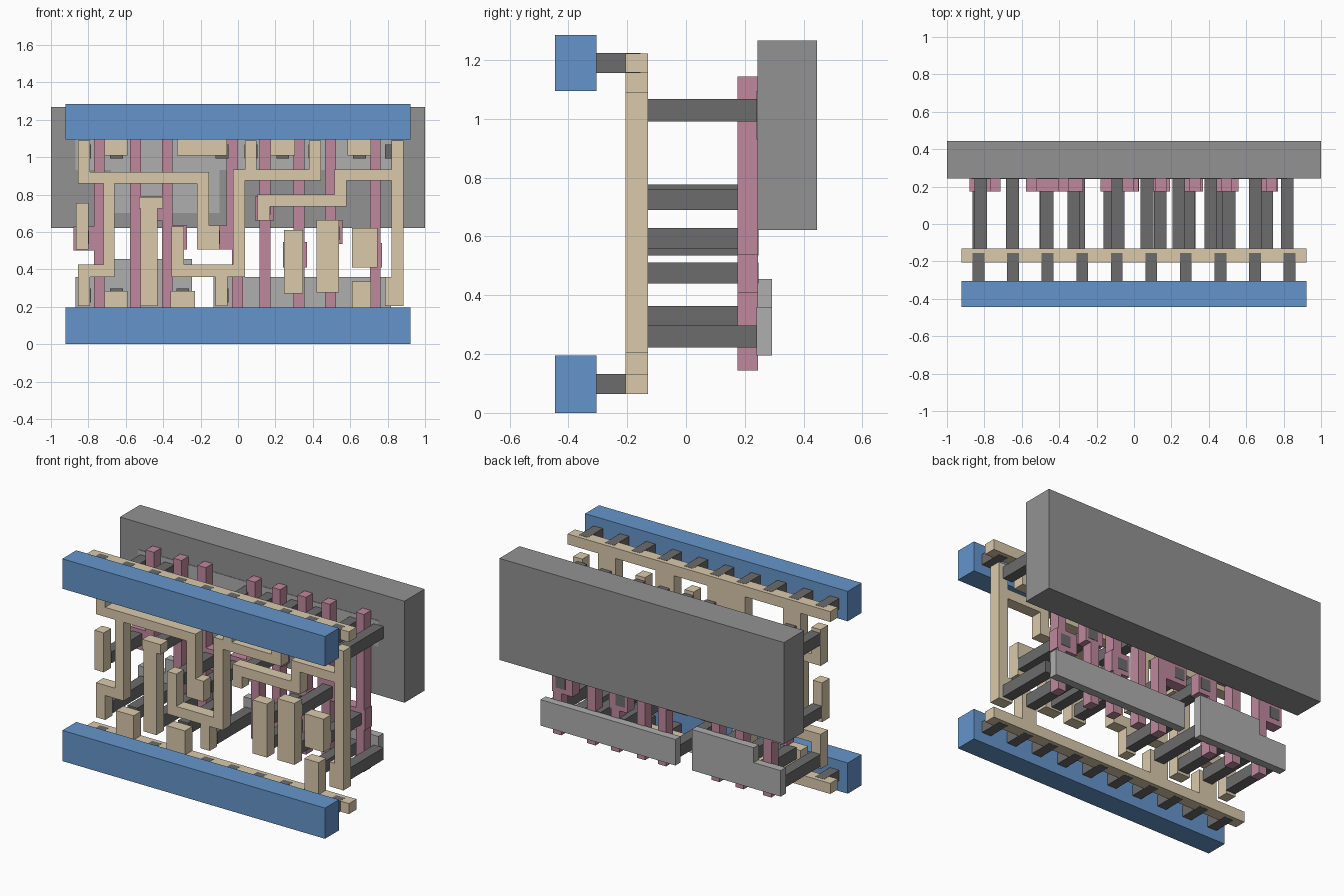
import bpy, bmesh


def material(name, rgb):
    m = bpy.data.materials.new(name)
    m.diffuse_color = (*rgb, 1)
    return m


BLUE = material("blue", (0.13, 0.30, 0.60))
TAN = material("tan", (0.70, 0.59, 0.41))
PINK = material("pink", (0.52, 0.25, 0.34))
DARK = material("dark_grey", (0.15, 0.15, 0.15))
MID = material("mid_grey", (0.29, 0.29, 0.29))
LIGHT = material("light_grey", (0.43, 0.43, 0.43))


def plate(name, rects, y0, y1, mat):
    """Merge (x0, x1, z0, z1) rectangles into one outline and extrude from y0 to y1."""
    xs = sorted({v for r in rects for v in r[:2]})
    zs = sorted({v for r in rects for v in r[2:]})
    bm = bmesh.new()
    for a, b in zip(xs, xs[1:]):
        for c, d in zip(zs, zs[1:]):
            if any(r[0] <= a and b <= r[1] and r[2] <= c and d <= r[3] for r in rects):
                bm.faces.new([bm.verts.new((x, y0, z)) for x, z in ((a, c), (b, c), (b, d), (a, d))])
    bmesh.ops.remove_doubles(bm, verts=bm.verts, dist=1e-5)
    ext = bmesh.ops.extrude_face_region(bm, geom=bm.faces[:], use_keep_orig=True)
    for v in ext["geom"]:
        if isinstance(v, bmesh.types.BMVert):
            v.co.y = y1
    bmesh.ops.dissolve_limit(bm, angle_limit=0.01, verts=bm.verts, edges=bm.edges)
    bmesh.ops.recalc_face_normals(bm, faces=bm.faces)
    me = bpy.data.meshes.new(name)
    bm.to_mesh(me)
    bm.free()
    ob = bpy.data.objects.new(name, me)
    ob.data.materials.append(mat)
    bpy.context.collection.objects.link(ob)
    return ob


# Front power rails and the short studs that join them to the tan layer
for side, z0, z1, s0, s1 in (("lower", 0, 0.195, 0.065, 0.132), ("upper", 1.095, 1.285, 1.157, 1.223)):
    plate(side + "_rail", [(-0.923, 0.923, z0, z1)], -0.445, -0.305, BLUE)
    for i in range(10):
        x = (i - 4.5) * 0.1845
        plate(f"{side}_stud_{i}", [(x - 0.032, x + 0.032, s0 - 0.001, s1 + 0.001)], -0.305, -0.155, DARK)

# Tan wiring layer: two combs, then the routed traces and isolated pads
TRACES = {
    "lower_comb": [(-0.923, 0.923, 0.065, 0.132), (-0.715, -0.59, 0.1, 0.285),
                   (-0.36, -0.23, 0.1, 0.285), (0.61, 0.71, 0.1, 0.335)],
    "upper_comb": [(-0.923, 0.923, 1.157, 1.223), (-0.715, -0.59, 1.01, 1.2), (-0.325, -0.06, 1.01, 1.2),
                   (0.175, 0.305, 1.01, 1.2), (0.585, 0.71, 1.01, 1.2)],
    "left_trace": [(-0.855, -0.79, 0.86, 1.09), (-0.855, -0.155, 0.86, 0.92), (-0.72, -0.66, 0.36, 0.92),
                   (-0.855, -0.66, 0.36, 0.425), (-0.855, -0.79, 0.205, 0.425),
                   (-0.22, -0.155, 0.505, 0.92), (-0.22, -0.10, 0.505, 0.635)],
    "middle_trace": [(-0.355, -0.29, 0.36, 0.63), (-0.355, 0.037, 0.36, 0.425), (-0.12, -0.055, 0.205, 0.425),
                     (-0.027, 0.037, 0.36, 0.935), (-0.027, 0.445, 0.875, 0.935),
                     (0.037, 0.10, 0.875, 1.09), (0.38, 0.445, 0.875, 1.09)],
    "right_trace": [(0.105, 0.17, 0.66, 0.80), (0.105, 0.58, 0.735, 0.80), (0.515, 0.58, 0.735, 0.935),
                    (0.515, 0.885, 0.875, 0.935), (0.82, 0.885, 0.205, 1.09), (0.787, 0.885, 0.205, 0.36)],
    "tee_pad": [(-0.52, -0.43, 0.205, 0.787), (-0.53, -0.40, 0.725, 0.787)],
    "left_pad": [(-0.865, -0.80, 0.505, 0.755)],
    "right_pad_a": [(0.245, 0.347, 0.27, 0.61)],
    "right_pad_b": [(0.42, 0.54, 0.275, 0.665)],
    "right_pad_c": [(0.61, 0.745, 0.41, 0.62)],
}
for name, rects in TRACES.items():
    plate(name, rects, -0.205, -0.13, TAN)

# Pink vertical gates, each with its landing pad
GATES = [
    (-0.742, (-0.88, -0.714, 0.50, 0.63)),
    (-0.548, (-0.55, -0.405, 0.66, 0.79)),
    (-0.378, (-0.38, -0.272, 0.505, 0.635)),
    (-0.033, (-0.18, 0.024, 0.505, 0.635)),
    (0.145, (0.09, 0.192, 0.66, 0.79)),
    (0.326, (0.24, 0.368, 0.41, 0.545)),
    (0.494, (0.435, 0.56, 0.535, 0.665)),
    (0.734, (0.625, 0.77, 0.41, 0.54)),
]
for i, (x, pad) in enumerate(GATES):
    low = x + 0.03 if i == 3 else x
    plate(f"gate_{i}", [(x - 0.029, x + 0.029, 0.52, 1.145), (low - 0.029, low + 0.029, 0.145, 0.53), pad],
          0.175, 0.245, PINK)

# Long dark contacts running back to the gates and to the strips
CONTACTS = [(x, 1.03) for x in (-0.82, -0.65, -0.085, 0.07, 0.24, 0.41, 0.65, 0.82)]
CONTACTS += [(x, 0.26) for x in (-0.82, -0.65, -0.47, -0.295, -0.085, 0.65, 0.82)]
CONTACTS += [(0.295, 0.325), (0.465, 0.325)]
for i, (x, z) in enumerate(CONTACTS):
    plate(f"strip_contact_{i}", [(x - 0.034, x + 0.034, z - 0.038, z + 0.038)], -0.131, 0.242, DARK)
PADS = [(-0.83, 0.57), (-0.465, 0.74), (-0.322, 0.57), (-0.13, 0.57), (0.14, 0.725),
        (0.29, 0.475), (0.508, 0.592), (0.71, 0.475)]
for i, (x, z) in enumerate(PADS):
    plate(f"gate_contact_{i}", [(x - 0.034, x + 0.034, z - 0.035, z + 0.037)], -0.131, 0.247, DARK)

# Light strips behind the gates and the large rear block
plate("lower_left_strip", [(-0.87, -0.245, 0.195, 0.36), (-0.68, -0.245, 0.195, 0.455)], 0.24, 0.292, LIGHT)
plate("lower_right_strip", [(-0.13, 0.818, 0.195, 0.36)], 0.24, 0.292, LIGHT)
plate("upper_strip", [(-0.87, 0.818, 0.93, 1.095), (-0.68, -0.10, 0.70, 1.095)], 0.24, 0.292, LIGHT)
plate("rear_block", [(-1, 1, 0.622, 1.267)], 0.243, 0.445, MID)
